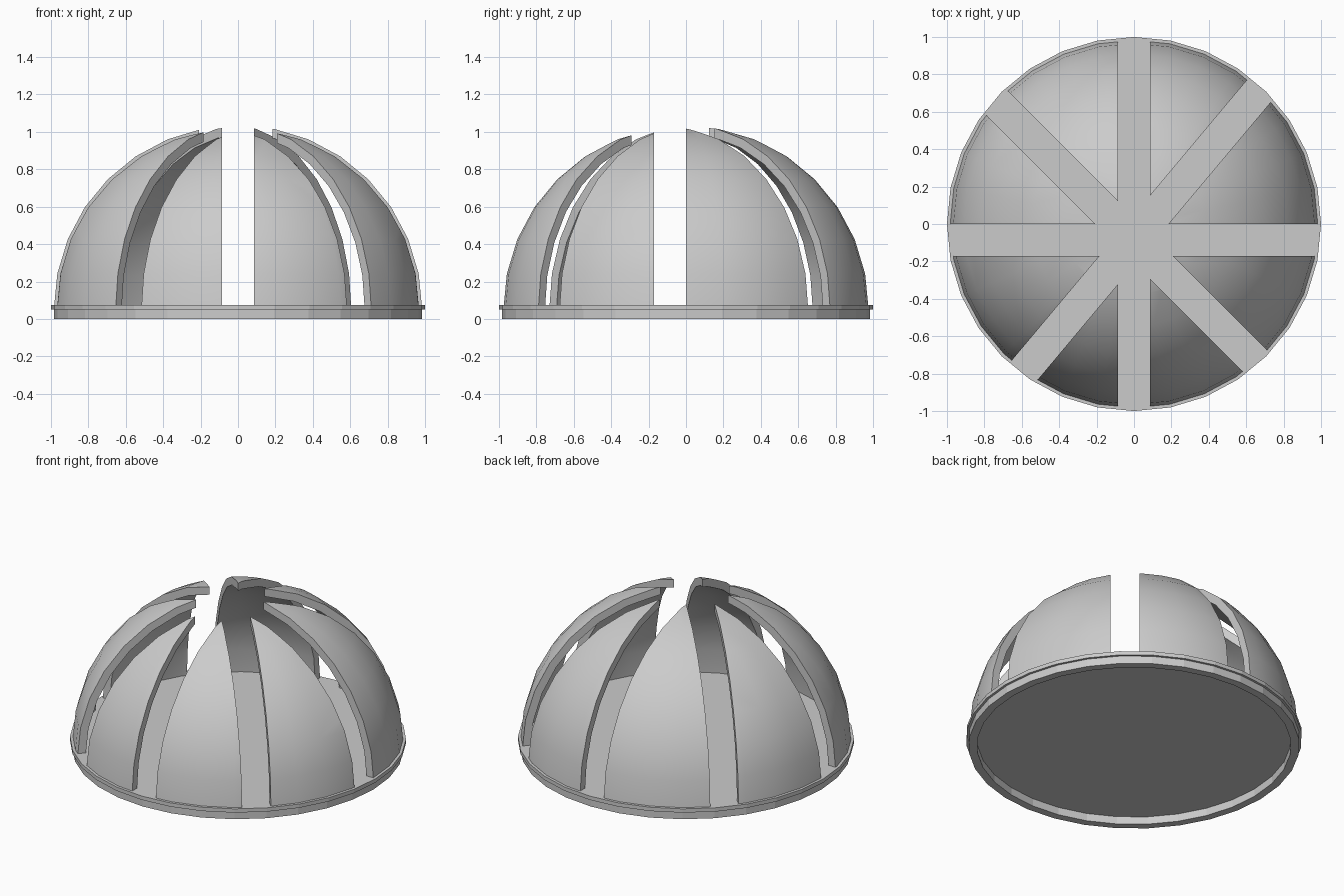
import bpy, bmesh, math
from mathutils import Matrix

cube = bpy.data.objects.get("Cube")
if cube:
    bpy.data.objects.remove(cube, do_unlink=True)

SIDES = 32
OUTER, INNER, SPRING_Z = 0.985, 0.935, 0.05   # dome radii and centre height
SLOT_WIDTH, SLOT_Y = 0.172, -0.085            # all slots cross at (0, SLOT_Y)
SLOT_ANGLES = (0, 50, 90, 135)

grey = bpy.data.materials.new("light_grey")
grey.use_nodes = True
color = (0.6, 0.6, 0.6, 1)
grey.diffuse_color = color
grey.node_tree.nodes["Principled BSDF"].inputs["Base Color"].default_value = color


def add_object(name, bm):
    mesh = bpy.data.meshes.new(name)
    bm.to_mesh(mesh)
    bm.free()
    mesh.materials.append(grey)
    obj = bpy.data.objects.new(name, mesh)
    bpy.context.collection.objects.link(obj)
    return obj


def lathe(name, profile, closed=False):
    """Spin a (radius, z) profile around the z axis."""
    bm = bmesh.new()
    verts = [bm.verts.new((r, 0, z)) for r, z in profile]
    edges = [bm.edges.new(pair) for pair in zip(verts, verts[1:])]
    if closed:
        edges.append(bm.edges.new((verts[-1], verts[0])))
    bmesh.ops.spin(bm, geom=verts + edges, cent=(0, 0, 0), axis=(0, 0, 1),
                   angle=math.tau, steps=SIDES, use_duplicate=False)
    bmesh.ops.remove_doubles(bm, verts=bm.verts, dist=1e-4)
    bmesh.ops.recalc_face_normals(bm, faces=bm.faces)
    return add_object(name, bm)


# Base: floor disc with a narrow lip, on a hollow foot ring
lathe("base", [(0, SPRING_Z), (INNER, SPRING_Z), (INNER, 0), (OUTER, 0),
               (OUTER, SPRING_Z), (1, SPRING_Z), (1, 0.075), (0, 0.075)])


# Dome: hollow hemispherical shell
def arc(radius):
    steps = SIDES // 4
    return [(radius * math.cos(i * math.pi / 2 / steps),
             SPRING_Z + radius * math.sin(i * math.pi / 2 / steps))
            for i in range(steps + 1)]


dome = lathe("dome_shell", arc(OUTER) + arc(INNER)[::-1] + arc(OUTER)[:1])

# Slots: four straight cuts right across the dome
for angle in SLOT_ANGLES:
    bm = bmesh.new()
    bmesh.ops.create_cube(bm, size=1, matrix=(
        Matrix.Translation((0, SLOT_Y, 0.5))
        @ Matrix.Rotation(math.radians(angle), 4, "Z")
        @ Matrix.Diagonal((3, SLOT_WIDTH, 2, 1))))
    cutter = add_object("slot_cutter", bm)
    cutter.hide_render = True
    bpy.context.view_layer.objects.active = dome
    cut = dome.modifiers.new("slot", "BOOLEAN")
    cut.operation, cut.solver, cut.object = "DIFFERENCE", "EXACT", cutter
    bpy.ops.object.modifier_apply(modifier=cut.name)
    bpy.data.objects.remove(cutter, do_unlink=True)

# Smooth the shell, keep the slot edges crisp
bpy.ops.object.select_all(action="DESELECT")
dome.select_set(True)
bpy.context.view_layer.objects.active = dome
bpy.ops.object.shade_smooth_by_angle(angle=math.radians(30))
